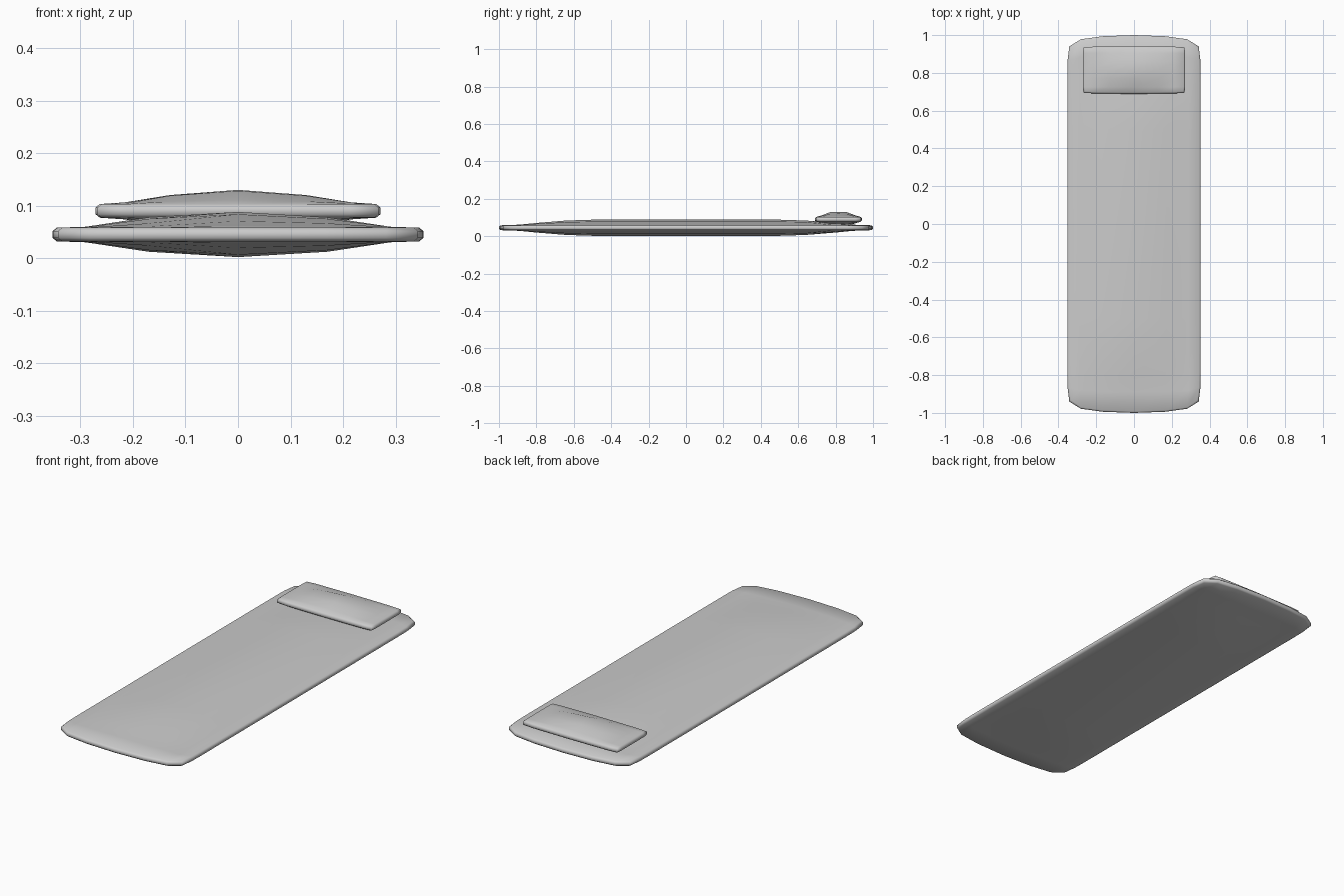
import bpy, bmesh

if "Cube" in bpy.data.objects:
    bpy.data.objects.remove(bpy.data.objects["Cube"])


def mirrored(stations):
    """Turn (position, value) pairs for one half into a full symmetric list."""
    return [(-p, v) for p, v in reversed(stations[1:])] + stations


def cushion(name, centre, xs, ys, bulge, rim, drops, narrow, outset):
    """Padded slab: domed top and bottom grids joined by a rounded rim."""
    cx, cy, cz = centre
    xs, ys = mirrored(xs), mirrored(ys)
    drops = list(reversed(drops[1:])) + drops
    nx, ny = len(xs), len(ys)
    half_y = ys[-1][0]
    bm = bmesh.new()

    def plan(i, j):
        x, y = xs[i][0], ys[j][0]
        v = y / half_y
        return x * (1 - narrow * abs(v) ** 20), y - v * abs(v) ** 7 * drops[i]

    def sheet(side):
        return [[bm.verts.new((cx + plan(i, j)[0], cy + plan(i, j)[1],
                 cz + side * (rim + bulge * xs[i][1] * ys[j][1])))
                 for j in range(ny)] for i in range(nx)]

    top, bottom = sheet(1), sheet(-1)
    for grid in (top, bottom):
        for i in range(nx - 1):
            for j in range(ny - 1):
                bm.faces.new((grid[i][j], grid[i + 1][j],
                              grid[i + 1][j + 1], grid[i][j + 1]))

    # Rounded rim
    loop = ([(i, 0) for i in range(nx - 1)] + [(nx - 1, j) for j in range(ny - 1)]
            + [(i, ny - 1) for i in range(nx - 1, 0, -1)]
            + [(0, j) for j in range(ny - 1, 0, -1)])

    def rim_ring(z):
        ring = []
        for i, j in loop:
            x, y = plan(i, j)
            x += outset * ((i == nx - 1) - (i == 0))
            y += outset * ((j == ny - 1) - (j == 0))
            ring.append(bm.verts.new((cx + x, cy + y, cz + z)))
        return ring

    rings = [[top[i][j] for i, j in loop], rim_ring(rim * 0.5),
             rim_ring(-rim * 0.5), [bottom[i][j] for i, j in loop]]
    for a, b in zip(rings, rings[1:]):
        for k in range(len(loop)):
            n = (k + 1) % len(loop)
            bm.faces.new((a[k], a[n], b[n], b[k]))

    bmesh.ops.recalc_face_normals(bm, faces=bm.faces)
    for f in bm.faces:
        f.smooth = True
    mesh = bpy.data.meshes.new(name)
    bm.to_mesh(mesh)
    bm.free()
    obj = bpy.data.objects.new(name, mesh)
    bpy.context.collection.objects.link(obj)
    return obj


# Long padded mat
cushion("mat", (0, 0, 0.045),
        [(0, 1), (0.17, 0.66), (0.29, 0.06), (0.345, 0)],
        [(0, 1), (0.5, 1), (0.64, 0.85), (0.80, 0.42), (0.89, 0.12), (0.992, 0)],
        bulge=0.030, rim=0.013, drops=[0, 0.006, 0.022, 0.06],
        narrow=0.03, outset=0.008)

# Head pillow
cushion("pillow", (0, 0.815, 0.09),
        [(0, 1), (0.13, 0.63), (0.215, 0.12), (0.263, 0)],
        [(0, 1), (0.045, 0.93), (0.09, 0.3), (0.118, 0)],
        bulge=0.027, rim=0.013, drops=[0, 0.001, 0.002, 0.006],
        narrow=0.015, outset=0.008)
